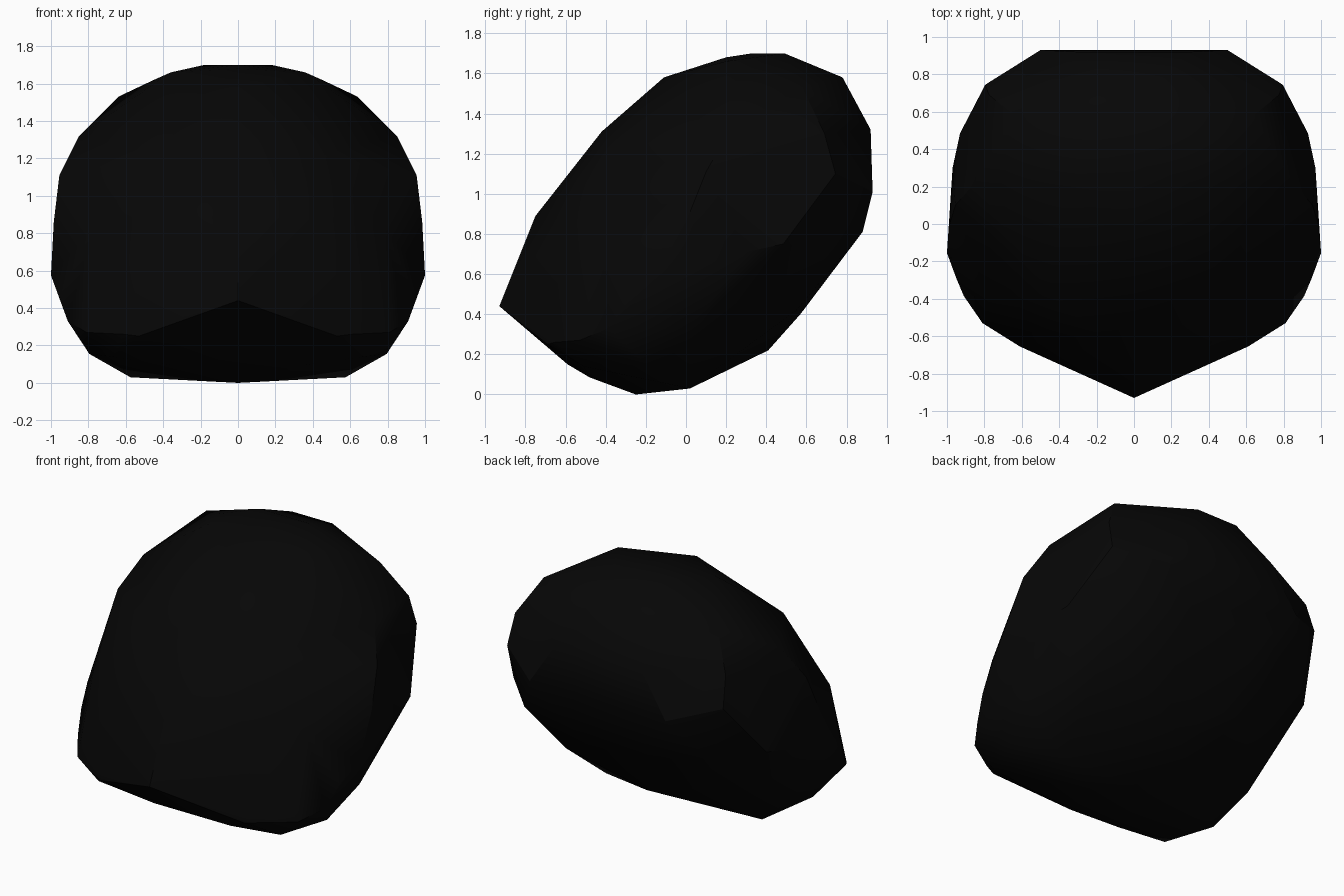
import bpy
import bmesh
import math

# Remove the default object
default_object = bpy.data.objects.get("Cube")
if default_object:
    bpy.data.objects.remove(default_object, do_unlink=True)


def make_material(name, colour):
    """Flat matte material, shown alike in the viewport and a render."""
    material = bpy.data.materials.new(name)
    material.use_nodes = True
    material.diffuse_color = colour
    shader = material.node_tree.nodes["Principled BSDF"]
    shader.inputs["Base Color"].default_value = colour
    return material


def mirrored(points):
    """Return the points of the left half together with their right twins."""
    both_sides = []
    for x, y, z in points:
        both_sides.append((x, y, z))
        if x > 0:
            both_sides.append((-x, y, z))
    return both_sides


def convex_body(name, sections, material):
    """Stretch a faceted skin over several half cross-sections."""
    bm = bmesh.new()
    for section in sections:
        for point in mirrored(section):
            bm.verts.new(point)
    bmesh.ops.convex_hull(bm, input=bm.verts[:], use_existing_faces=False)

    # Drop any points that ended up below the skin
    loose = [vert for vert in bm.verts if not vert.link_faces]
    bmesh.ops.delete(bm, geom=loose, context='VERTS')

    # Merge nearly flat neighbours into broad facets
    bmesh.ops.dissolve_limit(bm, angle_limit=math.radians(2),
                             verts=bm.verts[:], edges=bm.edges[:])
    bmesh.ops.recalc_face_normals(bm, faces=bm.faces[:])

    mesh = bpy.data.meshes.new(name)
    bm.to_mesh(mesh)
    bm.free()
    mesh.materials.append(material)
    body = bpy.data.objects.new(name, mesh)
    bpy.context.collection.objects.link(body)
    return body


# Half cross-sections, each running from the middle out to the left side
underside = [(0, -.25, 0), (.3, -.11, .03), (.575, .02, .03),
             (.795, -.2, .155), (.28, -.48, .085), (0, -.59, .15),
             (.67, -.51, .14)]
front_lip = [(0, -.93, .44), (.53, -.69, .25), (.61, -.655, .26),
             (.81, -.53, .27), (.91, -.385, .33)]
front_slope = [(0, -.75, .89), (.45, -.62, .87), (.78, -.4, .82),
               (0, -.42, 1.31), (.45, -.38, 1.22), (0, -.11, 1.58)]
flank = [(1, -.155, .575), (.95, -.29, .47), (.985, 0, .86), (.955, .1, 1.11),
         (.97, .3, .71), (.88, .02, .33), (.93, .485, .75)]
crown = [(0, .2, 1.68), (0, .33, 1.7), (.18, .49, 1.7), (.36, .2, 1.66),
         (.45, .42, 1.62), (.64, .58, 1.53), (.85, .22, 1.32),
         (.15, .78, 1.58)]
rear = [(.3, .92, 1.32), (.775, .69, 1.3), (.795, .745, 1.1),
        (.5, .93, 1.01), (.3, .88, .81)]
rear_slope = [(0, .41, .22), (.2, .57, .4), (.5, .55, .42), (.7, .7, .7)]

# The single rounded body
black = make_material("soft black", (.002, .002, .002, 1))
body = convex_body(
    "nose_body",
    [underside, front_lip, front_slope, flank, crown, rear, rear_slope],
    black)

# Smooth shading that keeps the front lip crisp
for item in bpy.context.selected_objects:
    item.select_set(False)
bpy.context.view_layer.objects.active = body
body.select_set(True)
bpy.ops.object.shade_smooth_by_angle(angle=math.radians(30))
